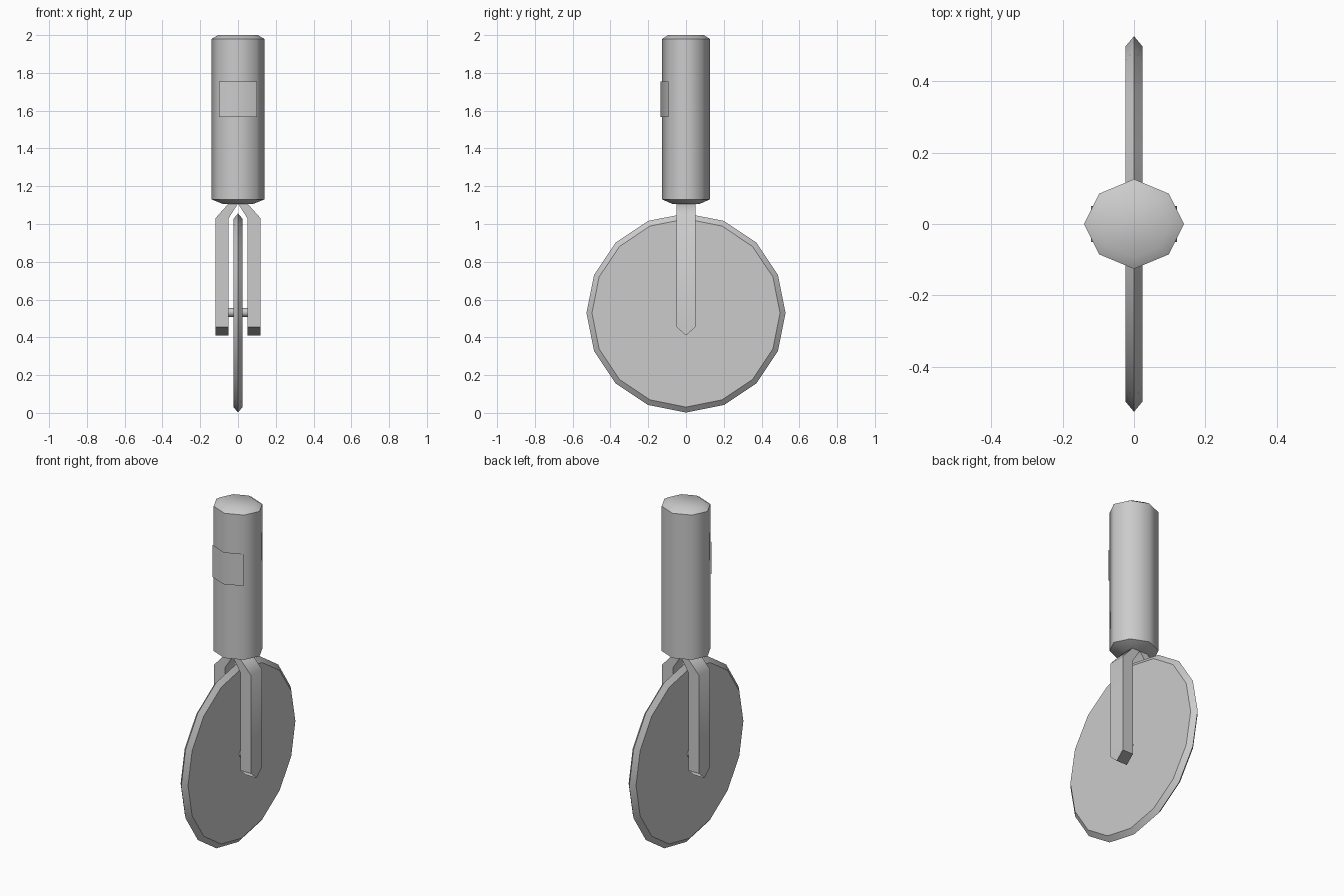
import bpy, bmesh, math

if "Cube" in bpy.data.objects:
    bpy.data.objects.remove(bpy.data.objects["Cube"])


def finish(name, bm, angle):
    bmesh.ops.recalc_face_normals(bm, faces=bm.faces)
    me = bpy.data.meshes.new(name)
    bm.to_mesh(me)
    bm.free()
    ob = bpy.data.objects.new(name, me)
    bpy.context.collection.objects.link(ob)
    bpy.ops.object.select_all(action='DESELECT')
    ob.select_set(True)
    bpy.context.view_layer.objects.active = ob
    bpy.ops.object.shade_smooth_by_angle(angle=math.radians(angle))
    return ob


def loft(name, rings, angle):
    """Skin a list of closed rings and cap both ends."""
    bm = bmesh.new()
    vs = [[bm.verts.new(p) for p in r] for r in rings]
    n = len(vs[0])
    for a, b in zip(vs, vs[1:]):
        for i in range(n):
            j = (i + 1) % n
            bm.faces.new((a[i], a[j], b[j], b[i]))
    bm.faces.new(vs[0])
    bm.faces.new(vs[-1])
    return finish(name, bm, angle)


def wheel_ring(x, r, n, z):
    return [(x, r * math.cos(2 * math.pi * i / n), z + r * math.sin(2 * math.pi * i / n))
            for i in range(n)]


# cutting wheel with a sharpened rim
loft("cutting_wheel", [wheel_ring(x, r, 16, 0.529)
                       for x, r in ((-0.024, 0.498), (0, 0.527), (0.024, 0.498))], 40)

# axle between the prongs
loft("axle", [wheel_ring(x, 0.024, 8, 0.532) for x in (-0.06, 0.06)], 50)

# eight-sided oval handle
section = [(0.14, 0), (0.098, 0.085), (0, 0.126), (-0.098, 0.085),
           (-0.14, 0), (-0.098, -0.085), (0, -0.126), (0.098, -0.085)]
loft("handle", [[(x * s, y * s, z) for x, y in section]
                for z, s in ((1.105, 0.55), (1.13, 1), (1.98, 1), (2.0, 0.75))], 55)

# fork prongs: (inner x, outer x, z at the middle, z at the sides)
stations = [(0.05, 0.12, 0.41, 0.455), (0.05, 0.12, 1.03, 1.03), (0.0, 0.05, 1.108, 1.108)]
for side, label in ((1, "right"), (-1, "left")):
    rings = [[(side * xi, -0.05, zs), (side * xi, 0, zm), (side * xi, 0.05, zs),
              (side * xo, 0.05, zs), (side * xo, 0, zm), (side * xo, -0.05, zs)]
             for xi, xo, zm, zs in stations]
    loft("fork_prong_" + label, rings, 60)

# thin plate folded over the front of the handle
bm = bmesh.new()
rows = [[bm.verts.new((x, y, z)) for x, y in ((-0.1, -0.093), (0, -0.135), (0.1, -0.093))]
        for z in (1.567, 1.755)]
for i in range(2):
    bm.faces.new((rows[0][i], rows[0][i + 1], rows[1][i + 1], rows[1][i]))
finish("handle_plate", bm, 55)
